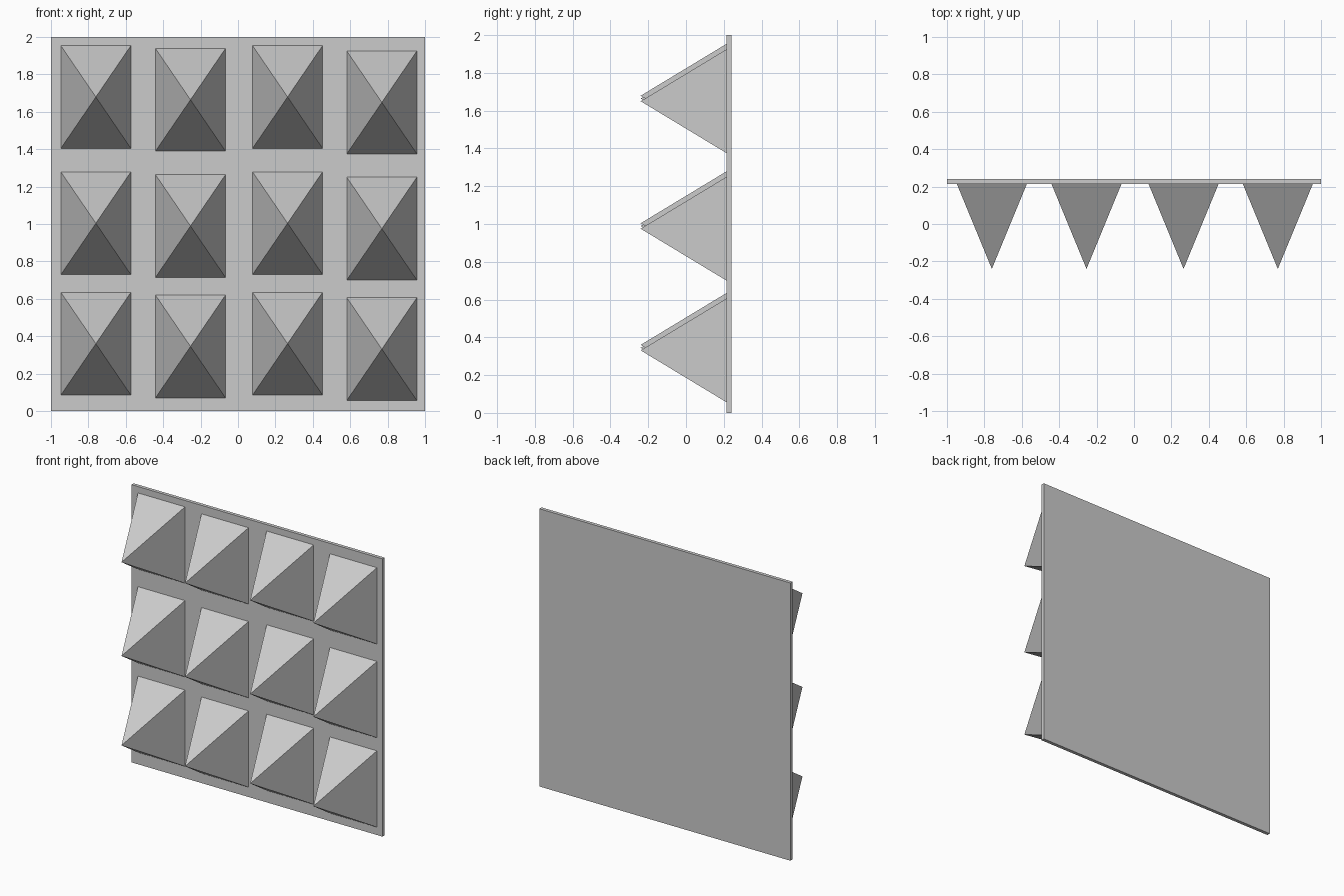
import bpy, bmesh
from mathutils import Vector

if "Cube" in bpy.data.objects:
    bpy.data.objects.remove(bpy.data.objects["Cube"])

BACK, FACE, TIP = 0.24, 0.215, -0.24


def mesh_object(name, bm):
    bmesh.ops.recalc_face_normals(bm, faces=bm.faces[:])
    mesh = bpy.data.meshes.new(name)
    bm.to_mesh(mesh)
    bm.free()
    obj = bpy.data.objects.new(name, mesh)
    bpy.context.collection.objects.link(obj)
    return obj


def pyramid(name, x, z, w=0.375, h=0.55):
    bm = bmesh.new()
    base = [bm.verts.new((sx * w / 2, FACE, sz * h / 2))
            for sx, sz in ((-1, -1), (1, -1), (1, 1), (-1, 1))]
    tip = bm.verts.new((0, TIP, 0))
    bm.faces.new(base)
    for i in range(4):
        bm.faces.new((base[i], base[(i + 1) % 4], tip))
    obj = mesh_object(name, bm)
    obj.location = (x, 0, z)


# Backing panel
bm = bmesh.new()
bmesh.ops.create_cube(bm, size=1)
bmesh.ops.scale(bm, vec=Vector((2, BACK - FACE, 2)), verts=bm.verts)
panel = mesh_object("back_panel", bm)
panel.location = (0, (BACK + FACE) / 2, 1)

# Pyramid spikes: slightly uneven columns (x, vertical drop) on three rows
columns = [(-0.76, 0), (-0.254, -0.015), (0.265, 0), (0.769, -0.029)]
rows = [1.679, 1.004, 0.36]
for r, z in enumerate(rows):
    for c, (x, drop) in enumerate(columns):
        pyramid(f"pyramid_row{r + 1}_col{c + 1}", x, z + drop)
